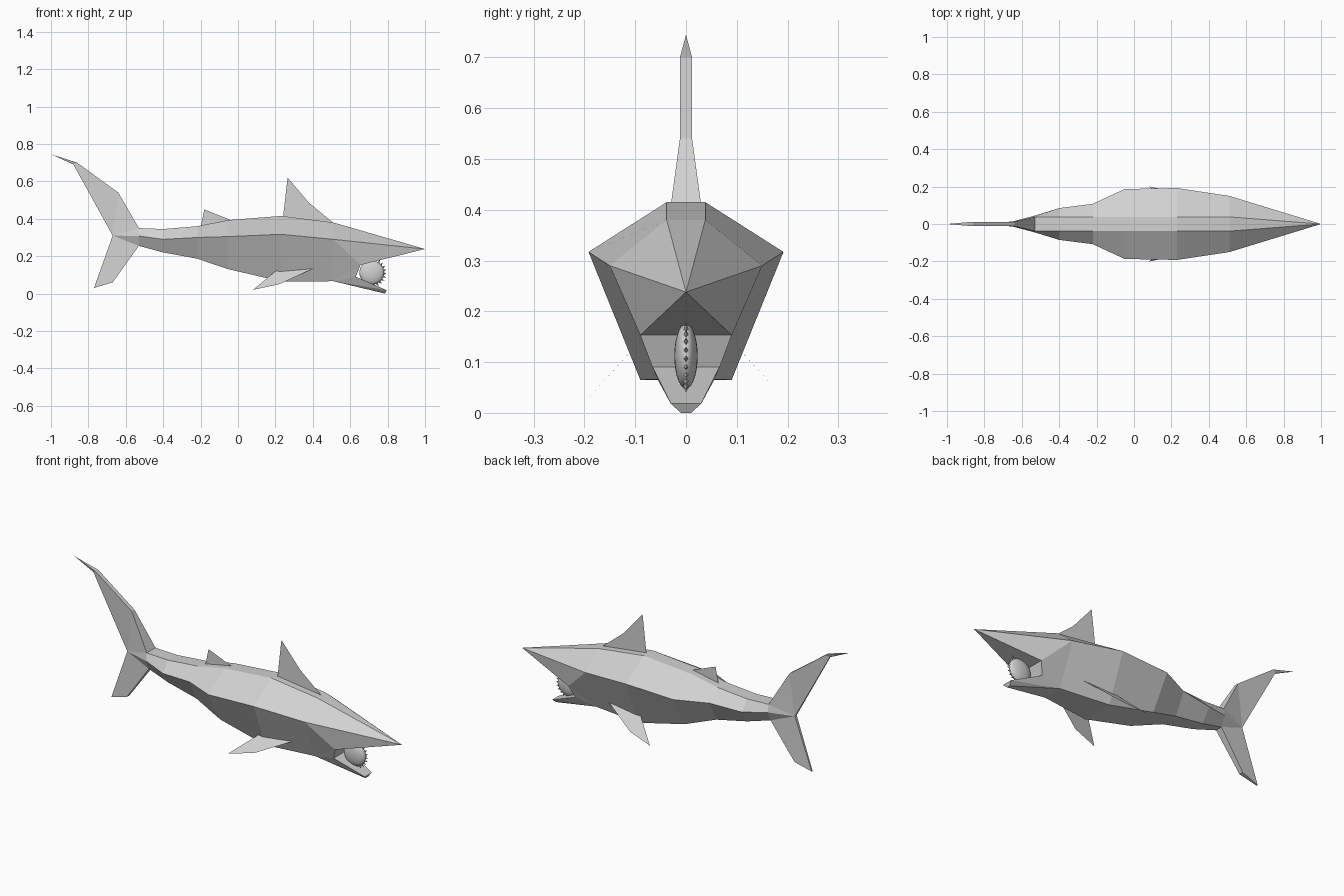
import bpy, bmesh, math
from mathutils import Matrix, Vector

old = bpy.data.objects.get("Cube")
if old:
    bpy.data.objects.remove(old, do_unlink=True)

grey = bpy.data.materials.new("plain grey")
grey.use_nodes = True
colour = (0.64, 0.64, 0.64, 1)
grey.diffuse_color = colour
grey.node_tree.nodes["Principled BSDF"].inputs["Base Color"].default_value = colour


def finish(bm, name):
    me = bpy.data.meshes.new(name)
    bm.to_mesh(me)
    bm.free()
    me.materials.append(grey)
    ob = bpy.data.objects.new(name, me)
    bpy.context.collection.objects.link(ob)
    return ob


def flat_fin(name, points):
    bm = bmesh.new()
    bm.faces.new([bm.verts.new(p) for p in points])
    return finish(bm, name)


# Body rings from tail to shoulder: x, (top y, z), (side y, z), (belly y, z)
rings = [
    (-0.53, (0.038, 0.350), (0.045, 0.308), (0.020, 0.255)),
    (-0.40, (0.038, 0.345), (0.085, 0.290), (0.035, 0.220)),
    (-0.22, (0.038, 0.360), (0.108, 0.300), (0.050, 0.187)),
    (-0.05, (0.038, 0.393), (0.187, 0.305), (0.085, 0.130)),
    (0.23, (0.038, 0.415), (0.192, 0.317), (0.090, 0.065)),
    (0.51, (0.038, 0.380), (0.150, 0.290), (0.056, 0.066)),
]
half = {}
for i, (x, *ring) in enumerate(rings):
    for key, (y, z) in zip("tsb", ring):
        half[f"{key}{i}"] = (x, y, z)

# Head, jaw and tail corners on one side
half.update({
    "nose": (1.0, 0, 0.238), "mouth": (0.655, 0.090, 0.153),
    "jaw_back": (0.63, 0.066, 0.090), "jaw_tip": (0.795, 0.030, 0.018),
    "chin": (0.785, 0.010, 0.0),
    "lead1": (-0.64, 0.012, 0.54), "lead2": (-0.86, 0.012, 0.70),
    "tail_tip": (-1.0, 0, 0.745), "trail": (-0.88, 0.004, 0.69),
    "root": (-0.67, 0.008, 0.31),
    "low1": (-0.67, 0.012, 0.06), "low2": (-0.77, 0.004, 0.03),
})
side_faces = []
for i in range(5):
    side_faces += [f"t{i} t{i+1} s{i+1} s{i}", f"s{i} s{i+1} b{i+1} b{i}"]
side_faces += [
    "t5 nose s5", "s5 nose mouth", "s5 mouth b5", "mouth jaw_back b5",
    "b5 jaw_back jaw_tip", "b5 jaw_tip chin",
    "t0 lead1 root", "lead1 lead2 trail root", "lead2 tail_tip trail",
    "t0 root s0", "s0 root b0", "b0 root low1", "low1 root low2",
]
# Outline that joins the two sides across the middle
outline = ("nose t5 t4 t3 t2 t1 t0 lead1 lead2 tail_tip trail root low2 low1 "
           "b0 b1 b2 b3 b4 b5 chin jaw_tip jaw_back mouth").split()

bm = bmesh.new()
left = {k: bm.verts.new(p) for k, p in half.items()}
right = {k: bm.verts.new((x, -y, z)) if y else left[k] for k, (x, y, z) in half.items()}
for names in side_faces:
    keys = names.split()
    bm.faces.new([left[k] for k in keys])
    bm.faces.new([right[k] for k in reversed(keys)])
for a, b in zip(outline, outline[1:] + outline[:1]):
    corners = [left[a], left[b], right[b], right[a]]
    bm.faces.new(list(dict.fromkeys(corners)))
bmesh.ops.recalc_face_normals(bm, faces=bm.faces)
finish(bm, "body")

# Thin fins
flat_fin("front_dorsal_fin", [(0.24, 0, 0.40), (0.51, 0, 0.378), (0.38, 0, 0.485), (0.265, 0, 0.62)])
flat_fin("rear_dorsal_fin", [(-0.20, 0, 0.355), (-0.03, 0, 0.39), (-0.18, 0, 0.45)])
fin = [(0.40, 0.098, 0.133), (0.20, 0.110, 0.120), (0.08, 0.200, 0.02), (0.22, 0.173, 0.05)]
flat_fin("left_pectoral_fin", fin[::-1])
flat_fin("right_pectoral_fin", [(x, -y, z) for x, y, z in fin])

# Round tooth whorl standing in the mouth
centre = Vector((0.715, 0, 0.112))
bm = bmesh.new()
bmesh.ops.create_uvsphere(bm, u_segments=24, v_segments=14, radius=1,
                          matrix=Matrix.Translation(centre) @ Matrix.Diagonal((0.066, 0.023, 0.064, 1)))
whorl = finish(bm, "tooth_whorl")
for poly in whorl.data.polygons:
    poly.use_smooth = True

# Saw teeth around its front rim
bm = bmesh.new()
for i in range(11):
    a = math.radians(-95 + i * 15)

    def rim(angle, r, y=0):
        return bm.verts.new(centre + Vector((r * math.cos(angle), y, r * math.sin(angle))))
    step = math.radians(7)
    base = [rim(a - step, 0.062), rim(a, 0.062, 0.005), rim(a + step, 0.062), rim(a, 0.062, -0.005)]
    tip = rim(a + math.radians(2), 0.080 if i > 0 else 0.072)
    for j in range(4):
        bm.faces.new([base[j], base[(j + 1) % 4], tip])
    bm.faces.new(base[::-1])
bmesh.ops.recalc_face_normals(bm, faces=bm.faces)
finish(bm, "saw_teeth")
